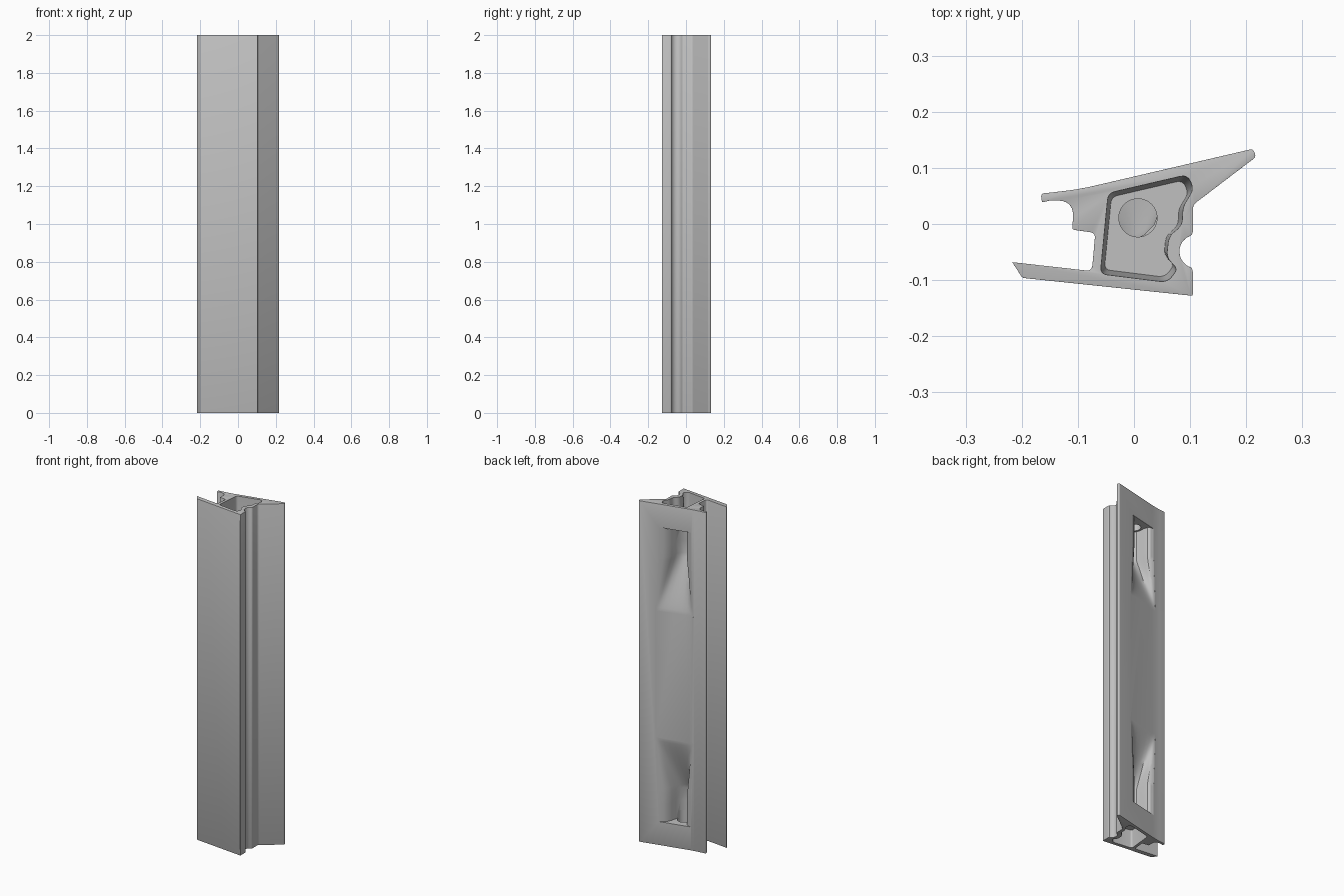
import bpy, bmesh, math
from mathutils import Vector

cube = bpy.data.objects.get("Cube")
if cube:
    bpy.data.objects.remove(cube, do_unlink=True)

grey = bpy.data.materials.new("satin grey")
grey.use_nodes = True
grey.diffuse_color = (0.53, 0.53, 0.53, 1)
grey.node_tree.nodes["Principled BSDF"].inputs["Base Color"].default_value = (0.53, 0.53, 0.53, 1)


def rounded(corners, steps=6):
    """Closed 2D outline from (x, y, rounding distance) corners."""
    out = []
    for i, (x, y, d) in enumerate(corners):
        p = Vector((x, y))
        if d == 0:
            out.append(p)
            continue
        q = Vector(corners[i - 1][:2])
        r = Vector(corners[(i + 1) % len(corners)][:2])
        a = p + (q - p).normalized() * d
        b = p + (r - p).normalized() * d
        for k in range(steps + 1):
            t = k / steps
            out.append(a * (1 - t) ** 2 + p * 2 * t * (1 - t) + b * t * t)
    return out


def loft(name, sections, bevel=0):
    """Solid through a list of (outline, z); can round both end rims."""
    bm = bmesh.new()
    rings = [[bm.verts.new((p[0], p[1], z)) for p in pts] for pts, z in sections]
    n = len(rings[0])
    for lo, hi in zip(rings, rings[1:]):
        for i in range(n):
            j = (i + 1) % n
            bm.faces.new((lo[i], lo[j], hi[j], hi[i]))
    caps = [bm.faces.new(rings[0]), bm.faces.new(rings[-1])]
    bmesh.ops.recalc_face_normals(bm, faces=bm.faces[:])
    if bevel:
        rim = [e for f in caps for e in f.edges]
        bmesh.ops.bevel(bm, geom=rim, offset=bevel, segments=2, profile=0.5,
                        affect='EDGES', clamp_overlap=True)
    mesh = bpy.data.meshes.new(name)
    bm.to_mesh(mesh)
    bm.free()
    obj = bpy.data.objects.new(name, mesh)
    bpy.context.collection.objects.link(obj)
    mesh.materials.append(grey)
    return obj


# Extruded handle profile, with a round groove in the right side
groove = [(0.111 + 0.03 * math.cos(math.radians(a)), -0.049 + 0.03 * math.sin(math.radians(a)), 0)
          for a in range(254, 105, -12)]
profile = rounded([
    (-0.217, -0.068, 0.001), (-0.199, -0.096, 0.004), (0.105, -0.128, 0.004),
    (0.105, -0.084, 0.004), *groove, (0.105, -0.016, 0.004), (0.105, 0.034, 0.008),
    (0.218, 0.120, 0.007), (0.212, 0.134, 0.006), (-0.097, 0.062, 0.03),
    (-0.166, 0.054, 0.006), (-0.164, 0.038, 0.004), (-0.150, 0.042, 0.003),
    (-0.107, 0.042, 0.030), (-0.110, -0.010, 0.004), (-0.069, -0.016, 0.009),
    (-0.075, -0.084, 0.011)])
handle = loft("pull_handle", [(profile, 0), (profile, 2)], bevel=0.003)

# Tapered recess outline for the two ends
recess = rounded([
    (-0.046, 0.055, 0.012), (0.096, 0.088, 0.014), (0.106, 0.062, 0.010),
    (0.087, 0.030, 0.010), (0.086, -0.002, 0.012), (0.062, -0.022, 0.012),
    (0.058, -0.060, 0.012), (0.078, -0.080, 0.010), (0.060, -0.104, 0.014),
    (-0.060, -0.089, 0.012)], 4)
mid = Vector((0.012, -0.012))
recess_floor = [mid + (p - mid) * 0.9 for p in recess]

# Finger pocket section: half widths at depth fractions, deep and faded out
fractions = (0, 0.06, 0.18, 0.38, 0.62, 0.84, 0.96, 1)
deep_half = (0.090, 0.070, 0.055, 0.046, 0.042, 0.033, 0.018, 0)
wide_half = (0.105, 0.103, 0.100, 0.094, 0.084, 0.066, 0.036, 0)


def pocket_section(t):
    """Pocket outline; t runs from 0 at full depth to 1 at the back face."""
    depth = 0.116 * (1 - t) ** 1.2 - 0.001 * t
    half = [(a + (b - a) * t, f * depth) for a, b, f in zip(deep_half, wide_half, fractions)]
    half = [(half[0][0], -0.03)] + half
    both = half + [(-u, v) for u, v in half[-2::-1]]
    out = []
    for u, v in both:
        x = 0.012 + u
        out.append((x - 0.1 * v, 0.0846 + 0.233 * x - 0.99 * v))
    return out


hole = [(0.007 + 0.034 * math.cos(math.tau * k / 40), 0.011 + 0.034 * math.sin(math.tau * k / 40))
        for k in range(40)]

# Cut the recess, screw hole and pocket at each end
bpy.context.view_layer.objects.active = handle
for flip in (False, True):
    def at(z):
        return 2 - z if flip else z

    pocket = [(pocket_section(0), at(0.137)), (pocket_section(0), at(0.24))]
    pocket += [(pocket_section(k / 14), at(0.31 + 0.32 * k / 14)) for k in range(15)]
    cutters = [
        loft("end_recess_cutter", [(recess, at(-0.02)), (recess, at(0.004)),
                                   (recess_floor, at(0.1))]),
        loft("finger_pocket_cutter", pocket),
        loft("screw_hole_cutter", [(hole, at(0.06)), (hole, at(0.18))])]
    for cutter in cutters:
        cutter.hide_render = True
        cut = handle.modifiers.new("cut", 'BOOLEAN')
        cut.operation = 'DIFFERENCE'
        cut.solver = 'EXACT'
        cut.object = cutter
        bpy.ops.object.modifier_apply(modifier=cut.name)
        bpy.data.objects.remove(cutter, do_unlink=True)

# Smooth curves, sharp edges
bpy.ops.object.select_all(action='DESELECT')
handle.select_set(True)
bpy.ops.object.shade_smooth_by_angle(angle=math.radians(30))
